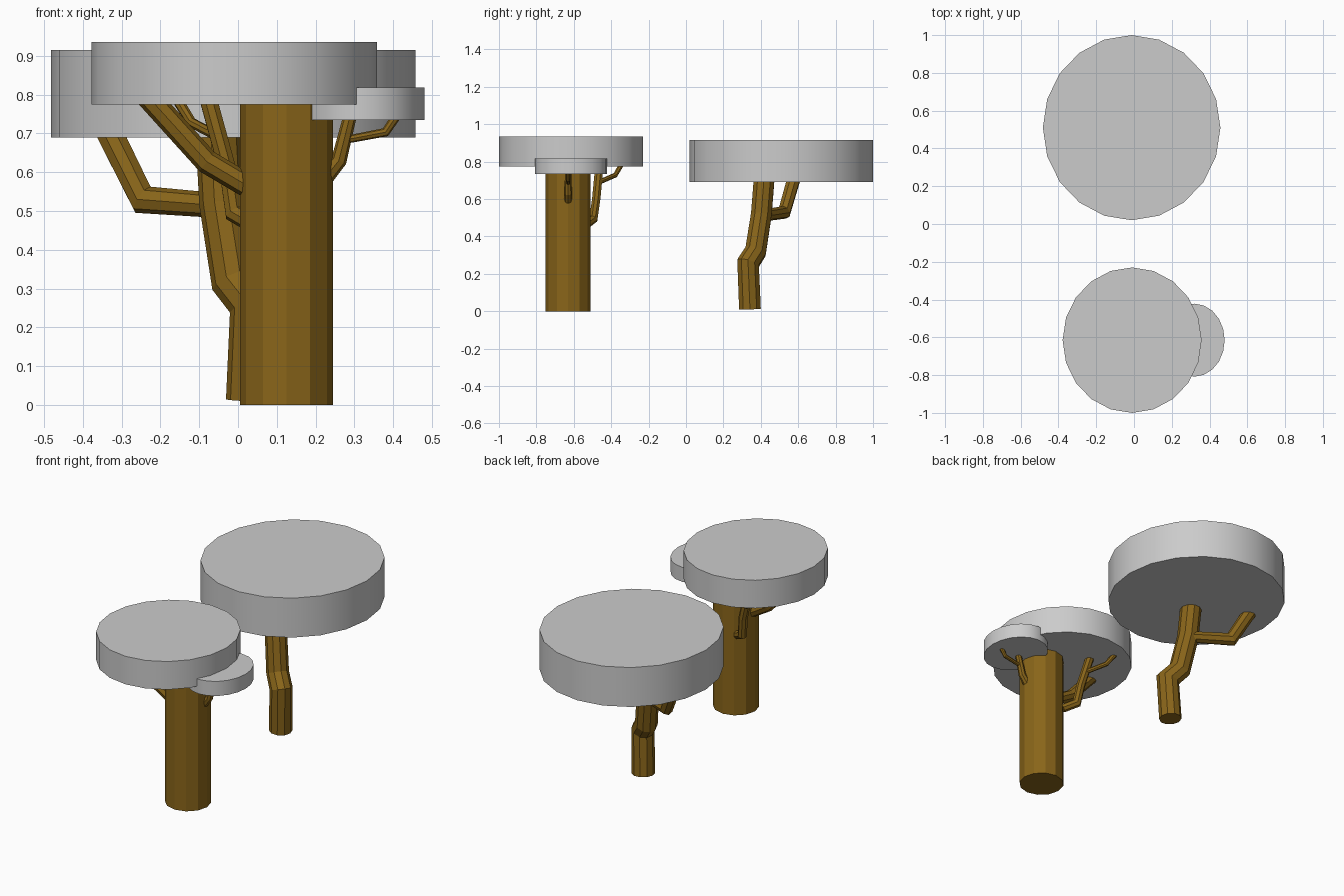
import bpy, bmesh
from math import pi, sin, cos
from mathutils import Vector

if "Cube" in bpy.data.objects:
    bpy.data.objects.remove(bpy.data.objects["Cube"])

bark = bpy.data.materials.new("bark")
bark.diffuse_color = (0.25, 0.13, 0.01, 1)
bark.use_nodes = True
bark.node_tree.nodes["Principled BSDF"].inputs["Base Color"].default_value = bark.diffuse_color


def finish(bm, name, mat=None):
    bmesh.ops.recalc_face_normals(bm, faces=bm.faces)
    me = bpy.data.meshes.new(name)
    bm.to_mesh(me)
    bm.free()
    ob = bpy.data.objects.new(name, me)
    bpy.context.collection.objects.link(ob)
    if mat:
        me.materials.append(mat)
    return ob


def disc(name, x, y, rx, ry, z0, z1):
    """Flat-topped leaf canopy: a low 20-sided elliptical drum."""
    bpy.ops.mesh.primitive_cylinder_add(vertices=20, radius=1, depth=1,
                                        location=(x, y, (z0 + z1) / 2))
    ob = bpy.context.object
    ob.name = name
    ob.scale = (rx, ry, z1 - z0)
    bpy.ops.object.transform_apply(location=False, rotation=False, scale=True)
    bpy.ops.object.shade_smooth_by_angle(angle=pi / 7)


def limb(name, points, radii, sides=8):
    """Mitred tube through the given points."""
    pts = [Vector(p) for p in points]
    dirs = [(b - a).normalized() for a, b in zip(pts, pts[1:])]
    bm = bmesh.new()
    ref = Vector((1, 0, 0)) if abs(dirs[0].x) < 0.8 else Vector((0, 1, 0))
    u = (ref - dirs[0] * ref.dot(dirs[0])).normalized()
    v = dirs[0].cross(u)
    offsets = [u * cos(2 * pi * i / sides) + v * sin(2 * pi * i / sides)
               for i in range(sides)]
    rings = []
    for k, p in enumerate(pts):
        d_in = dirs[max(k - 1, 0)]
        d_out = dirs[min(k, len(dirs) - 1)]
        n = (d_in + d_out).normalized()
        # slide the ring along the incoming direction onto the mitre plane
        rings.append([bm.verts.new(p + radii[k] * (o - d_in * (o.dot(n) / d_in.dot(n))))
                      for o in offsets])
        turn = d_in.rotation_difference(d_out)
        offsets = [turn @ o for o in offsets]
    for a, b in zip(rings, rings[1:]):
        for i in range(sides):
            j = (i + 1) % sides
            bm.faces.new((a[i], a[j], b[j], b[i]))
    bm.faces.new(rings[0])
    bm.faces.new(rings[-1])
    return finish(bm, name, bark)


# Front tree: canopies, straight trunk and branches
disc("front_canopy", -0.01, -0.615, 0.368, 0.385, 0.775, 0.935)
disc("front_small_canopy", 0.32, -0.615, 0.16, 0.193, 0.735, 0.818)
limb("front_trunk", [(0.125, -0.63, 0), (0.125, -0.63, 0.79)], [0.12, 0.12], 12)
limb("front_left_branch",
     [(0.05, -0.63, 0.55), (-0.08, -0.63, 0.627), (-0.232, -0.63, 0.795)],
     [0.031, 0.031, 0.031])
limb("front_right_branch",
     [(0.22, -0.63, 0.58), (0.26, -0.63, 0.63), (0.29, -0.63, 0.75)],
     [0.022, 0.02, 0.017])
limb("front_right_twig",
     [(0.275, -0.63, 0.683), (0.38, -0.63, 0.703), (0.412, -0.63, 0.75)],
     [0.01, 0.011, 0.012])
limb("front_back_branch",
     [(0.05, -0.54, 0.46), (-0.01, -0.495, 0.495), (-0.025, -0.48, 0.60), (-0.077, -0.462, 0.79)],
     [0.024, 0.024, 0.024, 0.024])
limb("front_back_twig",
     [(-0.048, -0.465, 0.69), (-0.12, -0.378, 0.728), (-0.155, -0.345, 0.785)],
     [0.013, 0.013, 0.014])

# Back tree: canopy, crooked trunk and one branch
disc("back_canopy", -0.0125, 0.51, 0.47, 0.49, 0.69, 0.915)
limb("back_trunk",
     [(0.03, 0.342, 0.012), (0.04, 0.332, 0.257), (-0.01, 0.372, 0.32),
      (-0.042, 0.403, 0.52), (-0.052, 0.418, 0.71)],
     [0.061, 0.06, 0.059, 0.058, 0.058], 10)
limb("back_branch",
     [(-0.05, 0.43, 0.514), (-0.245, 0.525, 0.529), (-0.335, 0.577, 0.71)],
     [0.032, 0.035, 0.037])
